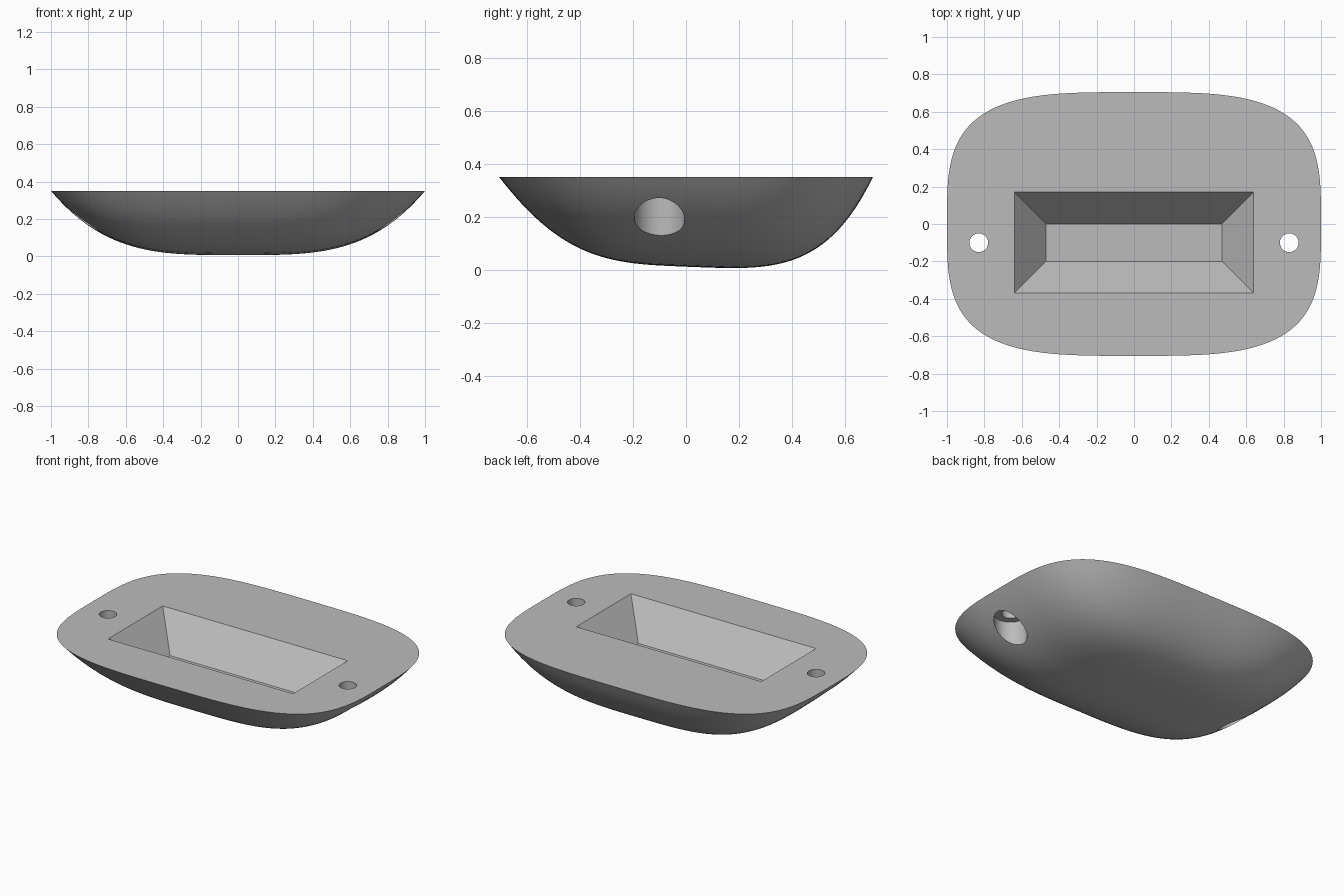
import bpy, bmesh
from math import cos, sin, pi, radians, copysign

cube = bpy.data.objects.get("Cube")
if cube:
    bpy.data.objects.remove(cube, do_unlink=True)

HALF_X, HALF_Y, TOP, POWER = 1.0, 0.705, 0.35, 3.5
SEGMENTS, RINGS = 128, 28

grey = bpy.data.materials.new("plain grey")
grey.use_nodes = True
grey.diffuse_color = (0.5, 0.5, 0.5, 1)
grey.node_tree.nodes["Principled BSDF"].inputs["Base Color"].default_value = (0.5, 0.5, 0.5, 1)


def make_object(name, bm):
    bmesh.ops.recalc_face_normals(bm, faces=bm.faces)
    mesh = bpy.data.meshes.new(name)
    bm.to_mesh(mesh)
    bm.free()
    mesh.materials.append(grey)
    obj = bpy.data.objects.new(name, mesh)
    bpy.context.collection.objects.link(obj)
    return obj


def rounded_outline(angle):
    c, s = cos(angle), sin(angle)
    return (HALF_X * copysign(abs(c) ** (2 / POWER), c),
            HALF_Y * copysign(abs(s) ** (2 / POWER), s))


def belly_height(y, scale):
    # Rises to the rim; the low point sits a little behind the middle
    rise = scale ** POWER
    tilt = 0.012 - 0.04 * y - 0.15 * y ** 3
    return TOP * rise + (1 - rise) * tilt


# Dished body: nested rounded rings closed by a flat top
bm = bmesh.new()
centre = bm.verts.new((0, 0, belly_height(0, 0)))
rings = []
for r in range(1, RINGS + 1):
    scale = (r / RINGS) ** 0.8
    ring = []
    for i in range(SEGMENTS):
        x, y = rounded_outline(2 * pi * i / SEGMENTS)
        ring.append(bm.verts.new((x * scale, y * scale, belly_height(y * scale, scale))))
    rings.append(ring)
for i in range(SEGMENTS):
    j = (i + 1) % SEGMENTS
    bm.faces.new((centre, rings[0][i], rings[0][j]))
    for inner, outer in zip(rings, rings[1:]):
        bm.faces.new((inner[i], outer[i], outer[j], inner[j]))
bm.faces.new(rings[-1])
body = make_object("dished_body", bm)


def pocket_cutter():
    # Tapered rectangular pocket, carried past the top along the same slope
    floor, depth, inset = 0.15, 0.2, 0.17
    bm = bmesh.new()
    levels = []
    for z in (floor, TOP + 0.1):
        grow = inset * (z - floor) / depth
        x, front, back = 0.47 + grow, -0.2 - grow, grow
        levels.append([bm.verts.new((px, py, z)) for px, py in
                       ((-x, front), (x, front), (x, back), (-x, back))])
    low, high = levels
    bm.faces.new(low)
    bm.faces.new(high)
    for i in range(4):
        j = (i + 1) % 4
        bm.faces.new((low[i], low[j], high[j], high[i]))
    return make_object("pocket_cutter", bm)


def round_cutter(x, radius, bottom, top):
    bm = bmesh.new()
    bmesh.ops.create_cone(bm, cap_ends=True, segments=48, radius1=radius,
                          radius2=radius, depth=top - bottom)
    bmesh.ops.translate(bm, verts=bm.verts, vec=(x, -0.1, (top + bottom) / 2))
    return make_object("hole_cutter", bm)


# Pocket, then a through hole and a wide recess from below at each end
cutters = [pocket_cutter()]
for side in (-1, 1):
    cutters.append(round_cutter(side * 0.83, 0.05, -0.1, TOP + 0.1))
    cutters.append(round_cutter(side * 0.83, 0.095, -0.1, 0.29))

bpy.context.view_layer.objects.active = body
for cutter in cutters:
    mod = body.modifiers.new("cut", "BOOLEAN")
    mod.operation = "DIFFERENCE"
    mod.solver = "EXACT"
    mod.object = cutter
    bpy.ops.object.modifier_apply(modifier=mod.name)
    bpy.data.objects.remove(cutter, do_unlink=True)

# Smooth belly with crisp rims
bpy.ops.object.select_all(action="DESELECT")
body.select_set(True)
bpy.ops.object.shade_smooth_by_angle(angle=radians(30))
